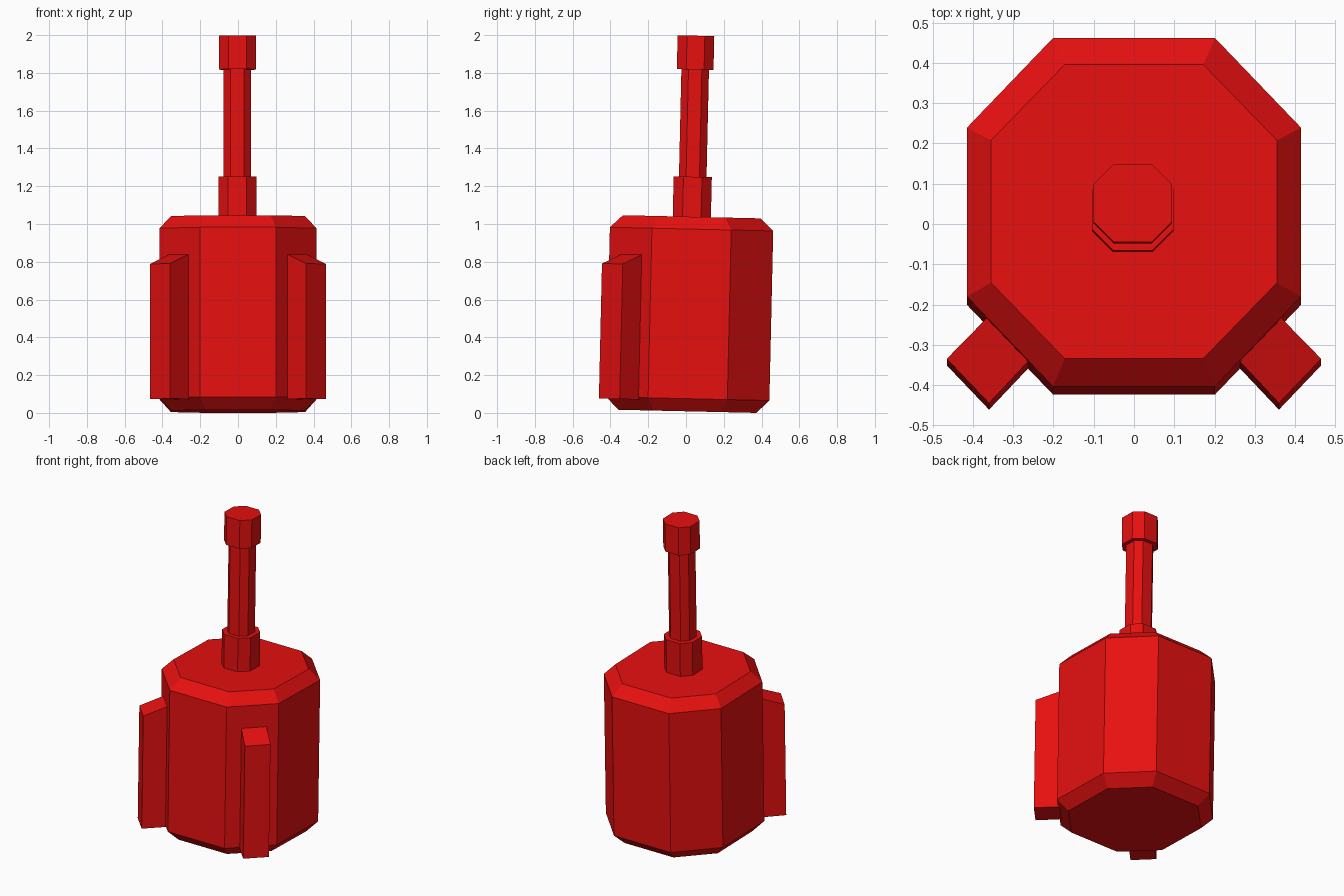
import bpy, bmesh
from math import radians
from mathutils import Matrix

if "Cube" in bpy.data.objects:
    bpy.data.objects.remove(bpy.data.objects["Cube"])

red = bpy.data.materials.new("red")
red.diffuse_color = (0.8, 0.005, 0.005, 1)
red.use_nodes = True
red.node_tree.nodes["Principled BSDF"].inputs["Base Color"].default_value = red.diffuse_color

# The whole model leans back slightly
LEAN = Matrix.Translation((0, 0.0075, 0.0083)) @ Matrix.Rotation(radians(-1.3), 4, 'X')


def octagon(rx, ry, z, x0=0.0, k=0.485):
    """Octagon with flat sides on the axes; k is the half length of a side over the radius."""
    pts = [(1, -k), (1, k), (k, 1), (-k, 1), (-1, k), (-1, -k), (-k, -1), (k, -1)]
    return [(x0 + rx * x, ry * y, z) for x, y in pts]


def loft(name, rings):
    """Capped solid through a stack of rings with equal point counts."""
    bm = bmesh.new()
    vs = [[bm.verts.new(p) for p in ring] for ring in rings]
    n = len(vs[0])
    bm.faces.new(vs[0])
    bm.faces.new(vs[-1])
    for a, b in zip(vs, vs[1:]):
        for i in range(n):
            j = (i + 1) % n
            bm.faces.new((a[i], a[j], b[j], b[i]))
    bmesh.ops.recalc_face_normals(bm, faces=bm.faces)
    mesh = bpy.data.meshes.new(name)
    bm.to_mesh(mesh)
    bm.free()
    mesh.materials.append(red)
    obj = bpy.data.objects.new(name, mesh)
    obj.matrix_world = LEAN
    bpy.context.collection.objects.link(obj)
    return obj


# Eight-sided body with bevelled top and bottom rims
loft("body", [octagon(0.355, 0.365, 0.0), octagon(0.415, 0.4325, 0.067),
              octagon(0.415, 0.4325, 0.965), octagon(0.355, 0.365, 1.03)])

# Antenna: collar, shaft and cap
for name, r, z0, z1 in (("antenna_collar", 0.101, 1.02, 1.242),
                        ("antenna_shaft", 0.073, 1.23, 1.82),
                        ("antenna_cap", 0.097, 1.81, 1.989)):
    loft(name, [octagon(r, r, z0, -0.003), octagon(r, r, z1, -0.003)])

# Two diagonal front fins with sloping tops, sunk a little into the body
footprint = [(0.251, -0.355), (0.36, -0.47), (0.465, -0.36), (0.356, -0.25)]
tops = (0.829, 0.772, 0.772, 0.829)
for side, sx in (("left", -1), ("right", 1)):
    loft(side + "_fin", [[(sx * x, y, 0.057) for x, y in footprint],
                         [(sx * x, y, z) for (x, y), z in zip(footprint, tops)]])
